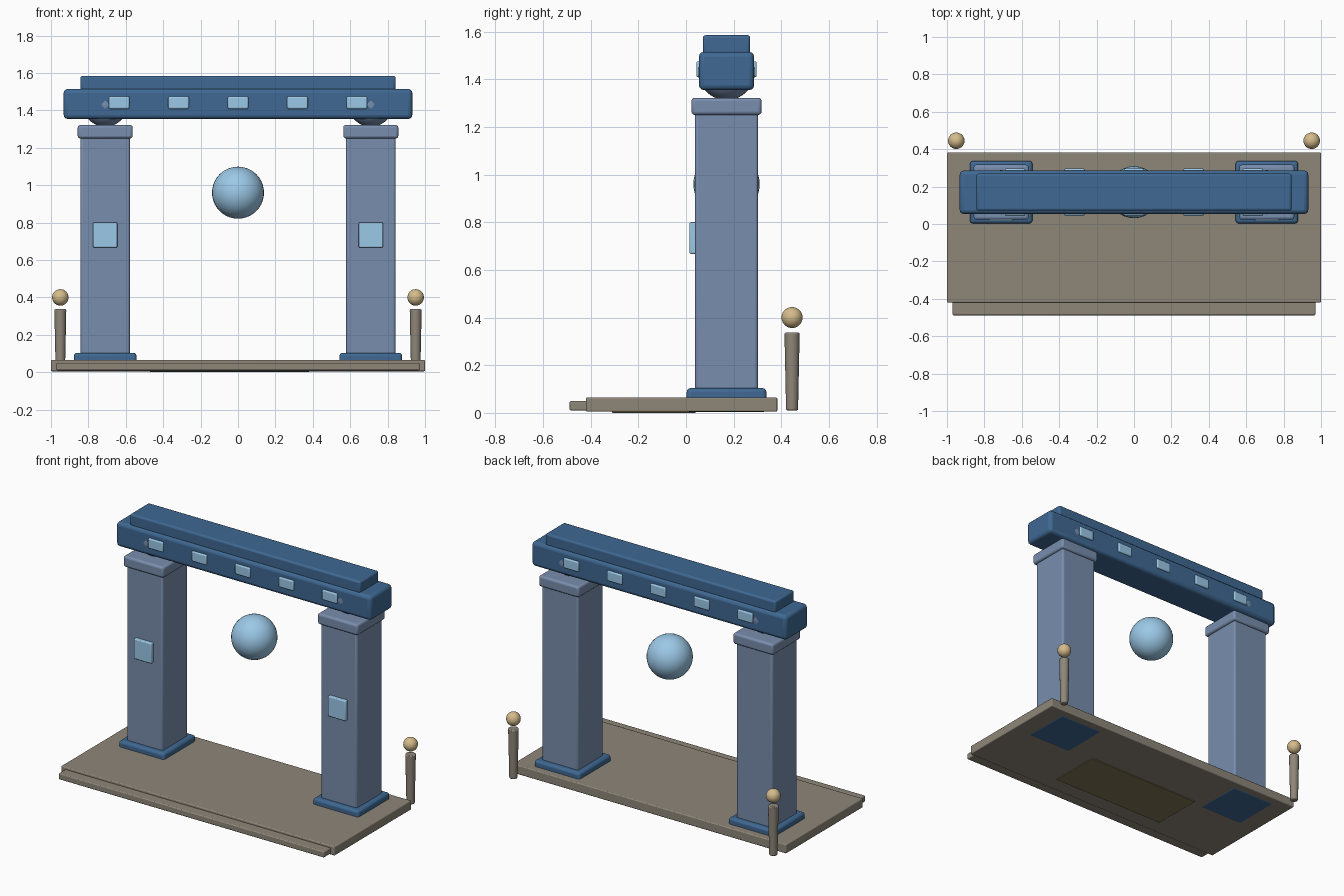
import bpy
import math

if "Cube" in bpy.data.objects:
    bpy.data.objects.remove(bpy.data.objects["Cube"])


def material(name, rgb):
    m = bpy.data.materials.new(name)
    m.diffuse_color = (*rgb, 1)
    m.use_nodes = True
    m.node_tree.nodes["Principled BSDF"].inputs["Base Color"].default_value = m.diffuse_color
    return m


STONE = material("warm_stone", (0.27, 0.24, 0.19))
RUG = material("dark_ochre", (0.22, 0.18, 0.09))
PILLAR = material("slate_blue", (0.19, 0.27, 0.42))
BEAM = material("deep_blue", (0.05, 0.14, 0.29))
GLOW = material("pale_blue", (0.33, 0.58, 0.80))
GOLD = material("pale_gold", (0.66, 0.50, 0.26))


def finish(name, mat, angle=30):
    ob = bpy.context.object
    ob.name = name
    ob.data.materials.append(mat)
    bpy.ops.object.shade_smooth_by_angle(angle=math.radians(angle))
    return ob


def box(name, x, y, z, mat, bevel=0.01):
    """Bevelled box from (min, max) ranges."""
    bpy.ops.mesh.primitive_cube_add(size=1, location=[(a + b) / 2 for a, b in (x, y, z)])
    ob = bpy.context.object
    ob.scale = [b - a for a, b in (x, y, z)]
    bpy.ops.object.transform_apply(location=False, rotation=False, scale=True)
    mod = ob.modifiers.new("bevel", 'BEVEL')
    mod.width = bevel
    mod.segments = 3
    return finish(name, mat, 40)


def ball(name, loc, r, mat):
    bpy.ops.mesh.primitive_uv_sphere_add(segments=32, ring_count=20, radius=r, location=loc)
    return finish(name, mat)


def around(c, half):
    return (c - half, c + half)


CY = 0.17  # depth of the gate's centre plane

# Platform, front step and the sunken inlay under the platform
box("platform", (-1, 1), (-0.42, 0.383), (0.005, 0.065), STONE, 0.006)
box("front_step", (-0.97, 0.97), (-0.488, -0.41), (0.01, 0.05), STONE, 0.006)
box("underside_inlay", (-0.47, 0.38), (-0.31, 0.04), (0.0, 0.03), RUG, 0.002)

# Pillars with foot, cap, front panel and bearing ball, plus rear posts
for side, s in (("left", -1), ("right", 1)):
    px = 0.71 * s
    box(side + "_pillar_foot", around(px, 0.167), around(CY, 0.167), (0.003, 0.104), BEAM, 0.016)
    box(side + "_pillar", around(px, 0.132), around(CY, 0.132), (0.05, 1.27), PILLAR, 0.012)
    box(side + "_pillar_cap", around(px, 0.147), around(CY, 0.147), (1.25, 1.322), PILLAR, 0.014)
    box(side + "_pillar_panel", around(px, 0.065), (0.015, 0.05), (0.667, 0.8), GLOW, 0.006)
    ball(side + "_bearing", (px, CY, 1.43), 0.118, PILLAR)

    bpy.ops.mesh.primitive_cone_add(vertices=24, radius1=0.025, radius2=0.032, depth=0.327,
                                    location=(0.95 * s, 0.445, 0.1735))
    mod = bpy.context.object.modifiers.new("bevel", 'BEVEL')
    mod.width = 0.006
    mod.segments = 2
    finish(side + "_rear_post", STONE, 40)
    ball(side + "_post_knob", (0.95 * s, 0.445, 0.40), 0.044, GOLD)

# Lintel and its upper rail
box("lintel", (-0.932, 0.932), around(CY, 0.116), (1.354, 1.515), BEAM, 0.022)
box("upper_rail", (-0.842, 0.842), around(CY, 0.099), (1.505, 1.585), BEAM, 0.012)

# Inlaid panels on both faces of the lintel
for i in range(5):
    for face, s in (("front", -1), ("back", 1)):
        box(f"lintel_{face}_panel_{i + 1}", around(-0.636 + 0.318 * i, 0.055),
            around(CY + s * 0.111, 0.0155), (1.408, 1.475), GLOW, 0.008)

# Floating orb
ball("floating_orb", (0, CY, 0.96), 0.139, GLOW)
